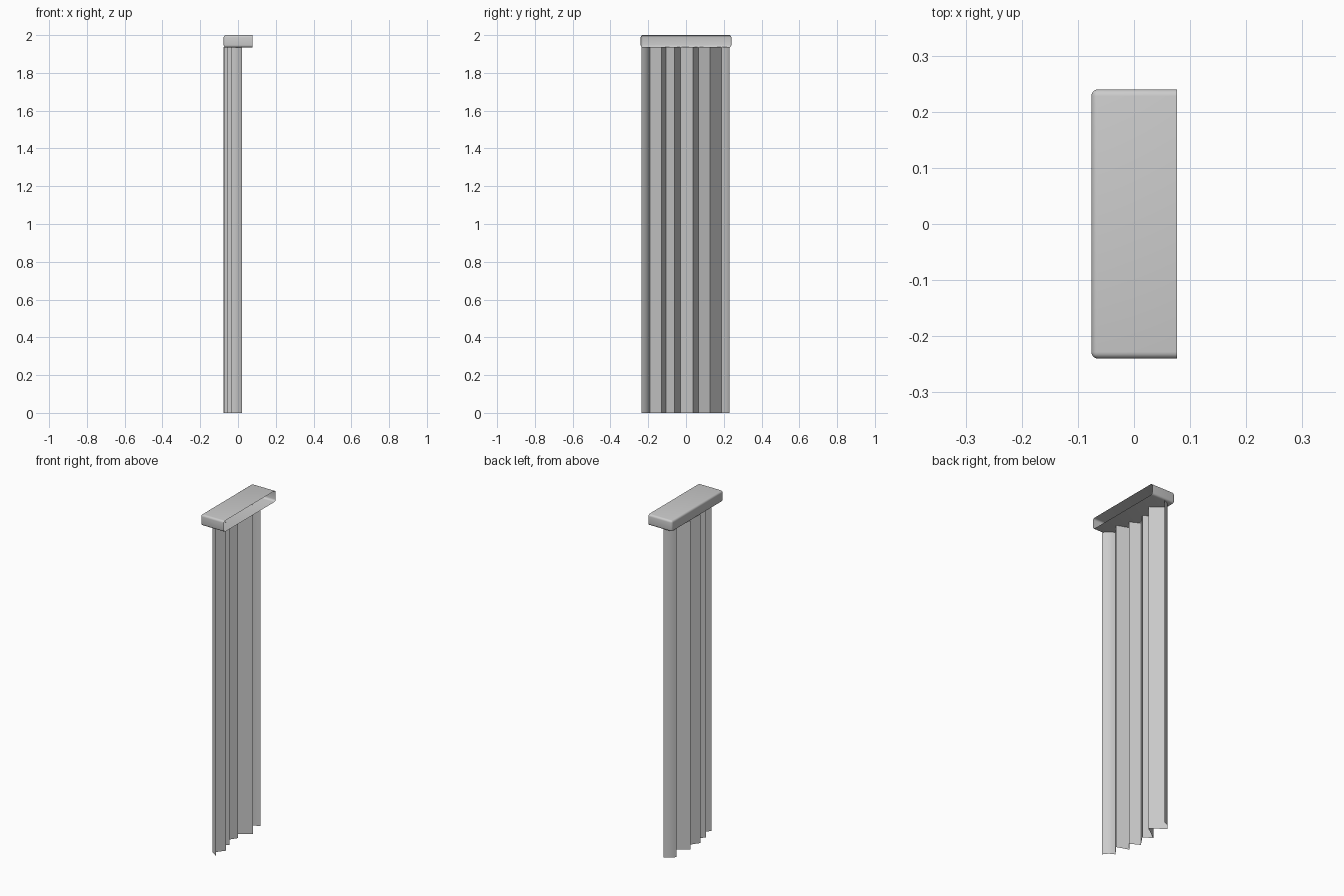
import bpy, bmesh, math
from mathutils import Matrix, Vector

if "Cube" in bpy.data.objects:
    bpy.data.objects.remove(bpy.data.objects["Cube"])


def add_object(name, bm):
    mesh = bpy.data.meshes.new(name)
    bm.to_mesh(mesh)
    bm.free()
    obj = bpy.data.objects.new(name, mesh)
    bpy.context.collection.objects.link(obj)
    bpy.ops.object.select_all(action='DESELECT')
    obj.select_set(True)
    bpy.context.view_layer.objects.active = obj
    bpy.ops.object.shade_smooth_by_angle(angle=math.radians(35))
    return obj


def bulge(a, b, amount, steps=6):
    """Points from a to b along a shallow outward curve."""
    a, b = Vector(a), Vector(b)
    d = (b - a).normalized()
    side = Vector((-d.y, d.x)) * amount
    return [a.lerp(b, i / steps) + side * math.sin(math.pi * i / steps)
            for i in range(steps + 1)]


# Headbox: thin rounded shell, open on the +x side
X0, X1, Y, Z0, Z1 = -0.076, 0.077, 0.24, 1.935, 2.0
bm = bmesh.new()
bmesh.ops.create_cube(bm, size=1, matrix=Matrix.Translation(
    ((X0 + X1) / 2, 0, (Z0 + Z1) / 2)) @ Matrix.Diagonal((X1 - X0, 2 * Y, Z1 - Z0, 1)))
bm.normal_update()
bmesh.ops.delete(bm, geom=[f for f in bm.faces if f.normal.x > 0.9], context='FACES')
bmesh.ops.bevel(bm, geom=[e for e in bm.edges if not e.is_boundary],
                offset=0.012, segments=4, profile=0.5, affect='EDGES')
add_object("headbox", bm)

# Curtain: pleated sheet with softly curved outer ends
folds = [(-0.034, -0.19), (0.012, -0.13), (-0.057, -0.105), (-0.015, -0.06),
         (-0.072, -0.03), (-0.026, 0.037), (-0.077, 0.066), (0.008, 0.126),
         (-0.07, 0.187)]
path = (bulge((0.02, -0.235), folds[0], -0.007) + folds[1:-1]
        + bulge(folds[-1], (-0.015, 0.23), 0.007))
bm = bmesh.new()
rows = [[bm.verts.new((p[0], p[1], z)) for p in path] for z in (0, 1.936)]
for i in range(len(path) - 1):
    bm.faces.new((rows[0][i], rows[0][i + 1], rows[1][i + 1], rows[1][i]))
add_object("pleated_curtain", bm)
